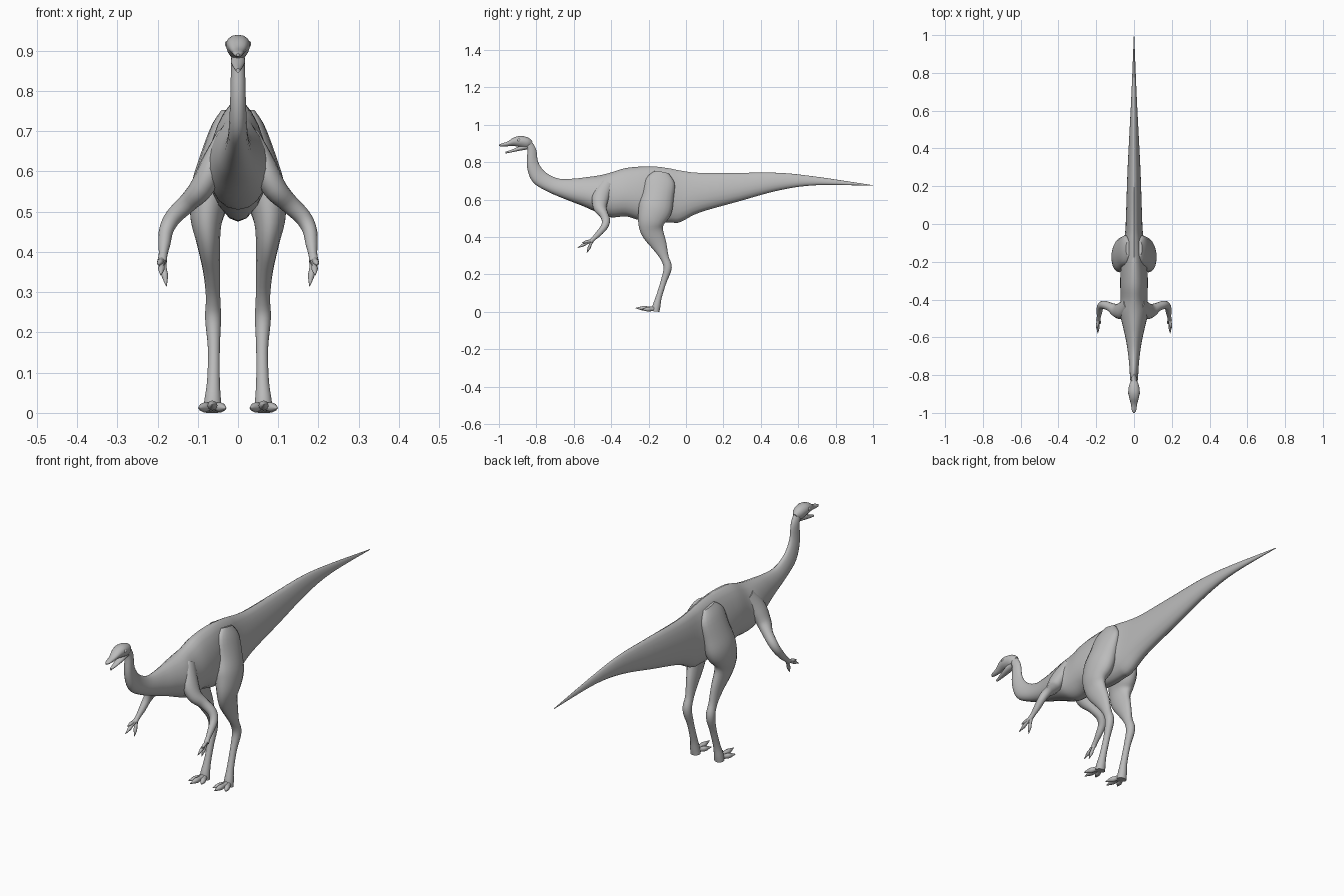
import bpy
import bmesh
import math
from mathutils import Vector

if "Cube" in bpy.data.objects:
    bpy.data.objects.remove(bpy.data.objects["Cube"], do_unlink=True)

# One plain grey skin
skin = bpy.data.materials.new("grey_skin")
skin.use_nodes = True
grey = (0.5, 0.5, 0.5, 1.0)
skin.diffuse_color = grey
skin.node_tree.nodes["Principled BSDF"].inputs["Base Color"].default_value = grey


def finish(name, bm):
    """Turn a bmesh into a smooth shaded object."""
    bmesh.ops.recalc_face_normals(bm, faces=bm.faces[:])
    mesh = bpy.data.meshes.new(name)
    bm.to_mesh(mesh)
    bm.free()
    mesh.materials.append(skin)
    obj = bpy.data.objects.new(name, mesh)
    bpy.context.collection.objects.link(obj)
    bpy.ops.object.select_all(action="DESELECT")
    obj.select_set(True)
    bpy.context.view_layer.objects.active = obj
    bpy.ops.object.shade_smooth_by_angle(angle=math.radians(50))
    return obj


def smooth_rows(rows, steps):
    """Insert rows along a smooth curve through the given ones."""
    result = []
    for i in range(len(rows) - 1):
        before = rows[max(i - 1, 0)]
        start, end = rows[i], rows[i + 1]
        after = rows[min(i + 2, len(rows) - 1)]
        for s in range(steps):
            t = s / steps
            result.append([
                b + t * (c - a) / 2
                + t * t * (a - 2.5 * b + 2 * c - d / 2)
                + t ** 3 * (3 * (b - c) + d - a) / 2
                for a, b, c, d in zip(before, start, end, after)])
    result.append(list(rows[-1]))
    return result


def loft(name, rings, sides, taper=0.0):
    """Skin rings given as centre, side vector and up vector."""
    bm = bmesh.new()
    loops = []
    for centre, side, up in rings:
        loop = []
        for k in range(sides):
            angle = math.tau * k / sides
            across = math.sin(angle) * (1 - taper * math.cos(angle))
            loop.append(bm.verts.new(centre + side * across + up * math.cos(angle)))
        loops.append(loop)
    for lower, upper in zip(loops, loops[1:]):
        for k in range(sides):
            n = (k + 1) % sides
            bm.faces.new((lower[k], lower[n], upper[n], upper[k]))
    bm.faces.new(loops[0])
    bm.faces.new(loops[-1])
    return finish(name, bm)


def spine(name, rows, sides=20, taper=0.0):
    """Central part from rows of top y, top z, bottom y, bottom z, half width."""
    rings = []
    for ty, tz, by, bz, width in smooth_rows(rows, 4):
        top, bottom = Vector((0, ty, tz)), Vector((0, by, bz))
        rings.append(((top + bottom) / 2, Vector((width, 0, 0)), (top - bottom) / 2))
    return loft(name, rings, sides, taper)


def limb(name, rows, axis, mirror, sides=14):
    """Limb from rows of x, y, z, half size along axis, half size across it."""
    rows = smooth_rows(rows, 4)
    points = [Vector((mirror * r[0], r[1], r[2])) for r in rows]
    rings = []
    for i, row in enumerate(rows):
        tangent = points[min(i + 1, len(points) - 1)] - points[max(i - 1, 0)]
        tangent.normalize()
        side = (axis - tangent * axis.dot(tangent)).normalized()
        rings.append((points[i], side * row[3], tangent.cross(side) * row[4]))
    return loft(name, rings, sides)


def digit(name, start, tip, radius, axis, mirror):
    """Slim toe or finger with a knuckle and a pointed claw."""
    rows = []
    for along, scale in ((0, 1), (0.35, 0.8), (0.6, 0.9), (0.8, 0.55), (1, 0.1)):
        spot = Vector(start).lerp(Vector(tip), along)
        rows.append((*spot, radius * scale, radius * scale))
    return limb(name, rows, axis, mirror, sides=8)


X_AXIS = Vector((1, 0, 0))
Y_AXIS = Vector((0, 1, 0))

# Neck, trunk and tail in one flowing skin
spine("neck_body_and_tail", [
    (-.835, .925, -.86, .885, .016),
    (-.802, .87, -.848, .865, .017),
    (-.79, .80, -.85, .775, .019),
    (-.75, .745, -.82, .695, .022),
    (-.68, .712, -.745, .645, .027),
    (-.60, .712, -.64, .60, .04),
    (-.53, .72, -.55, .565, .058),
    (-.46, .73, -.46, .525, .076),
    (-.40, .745, -.40, .505, .07),
    (-.33, .767, -.32, .51, .072),
    (-.25, .776, -.25, .49, .07),
    (-.17, .777, -.17, .478, .06),
    (-.09, .767, -.08, .477, .052),
    (-.03, .755, -.03, .48, .045),
    (.07, .743, .07, .53, .041),
    (.28, .743, .28, .59, .034),
    (.5, .743, .5, .65, .023),
    (.7, .722, .7, .677, .013),
    (1, .677, 1, .674, .001),
], taper=0.22)

# Skull with a narrow beak
spine("skull", [
    (-.822, .912, -.83, .885, .010),
    (-.845, .932, -.85, .875, .024),
    (-.885, .94, -.885, .88, .030),
    (-.92, .932, -.925, .887, .025),
    (-.955, .91, -.955, .885, .016),
    (-.985, .9, -.985, .884, .012),
    (-1, .893, -1, .886, .004),
], sides=16, taper=-0.15)

# Open lower jaw
spine("lower_jaw", [
    (-.845, .90, -.85, .868, .016),
    (-.89, .885, -.885, .862, .018),
    (-.93, .868, -.93, .853, .012),
    (-.965, .856, -.965, .846, .005),
], sides=12)

for mirror, label in ((1, "left"), (-1, "right")):
    # Eye
    bm = bmesh.new()
    bmesh.ops.create_uvsphere(bm, u_segments=12, v_segments=8, radius=.009)
    bmesh.ops.translate(bm, verts=bm.verts[:], vec=(mirror * .024, -.893, .917))
    finish(label + "_eye", bm)

    # Hind leg from haunch to heel
    limb(label + "_leg", [
        (.03, -.13, .745, .014, .04),
        (.042, -.138, .70, .028, .078),
        (.054, -.15, .62, .045, .085),
        (.067, -.165, .55, .051, .09),
        (.078, -.185, .485, .041, .072),
        (.074, -.18, .43, .030, .06),
        (.066, -.145, .36, .022, .042),
        (.062, -.115, .29, .018, .023),
        (.062, -.098, .235, .020, .022),
        (.060, -.12, .16, .015, .016),
        (.061, -.145, .08, .016, .016),
        (.063, -.158, .03, .021, .021),
        (.063, -.162, .002, .023, .020),
    ], X_AXIS, mirror, sides=18)

    # Toes
    for name, tip in (("inner", (.03, -.235, .012)),
                      ("middle", (.064, -.27, .02)),
                      ("outer", (.098, -.235, .012))):
        digit(f"{label}_{name}_toe", (.063, -.155, .016), tip, .014, X_AXIS, mirror)

    # Arm from shoulder blade to palm
    limb(label + "_arm", [
        (.04, -.42, .69, .03, .015),
        (.062, -.455, .62, .045, .03),
        (.09, -.46, .56, .037, .030),
        (.125, -.44, .522, .024, .024),
        (.16, -.428, .488, .022, .021),
        (.178, -.437, .455, .019, .018),
        (.183, -.465, .42, .016, .015),
        (.186, -.49, .395, .012, .011),
        (.189, -.51, .375, .011, .012),
    ], Y_AXIS, mirror)

    # Fingers
    for name, tip in (("inner", (.178, -.53, .315)),
                      ("middle", (.192, -.58, .342)),
                      ("outer", (.198, -.557, .368))):
        digit(f"{label}_{name}_finger", (.188, -.50, .383), tip, .009, X_AXIS, mirror)
